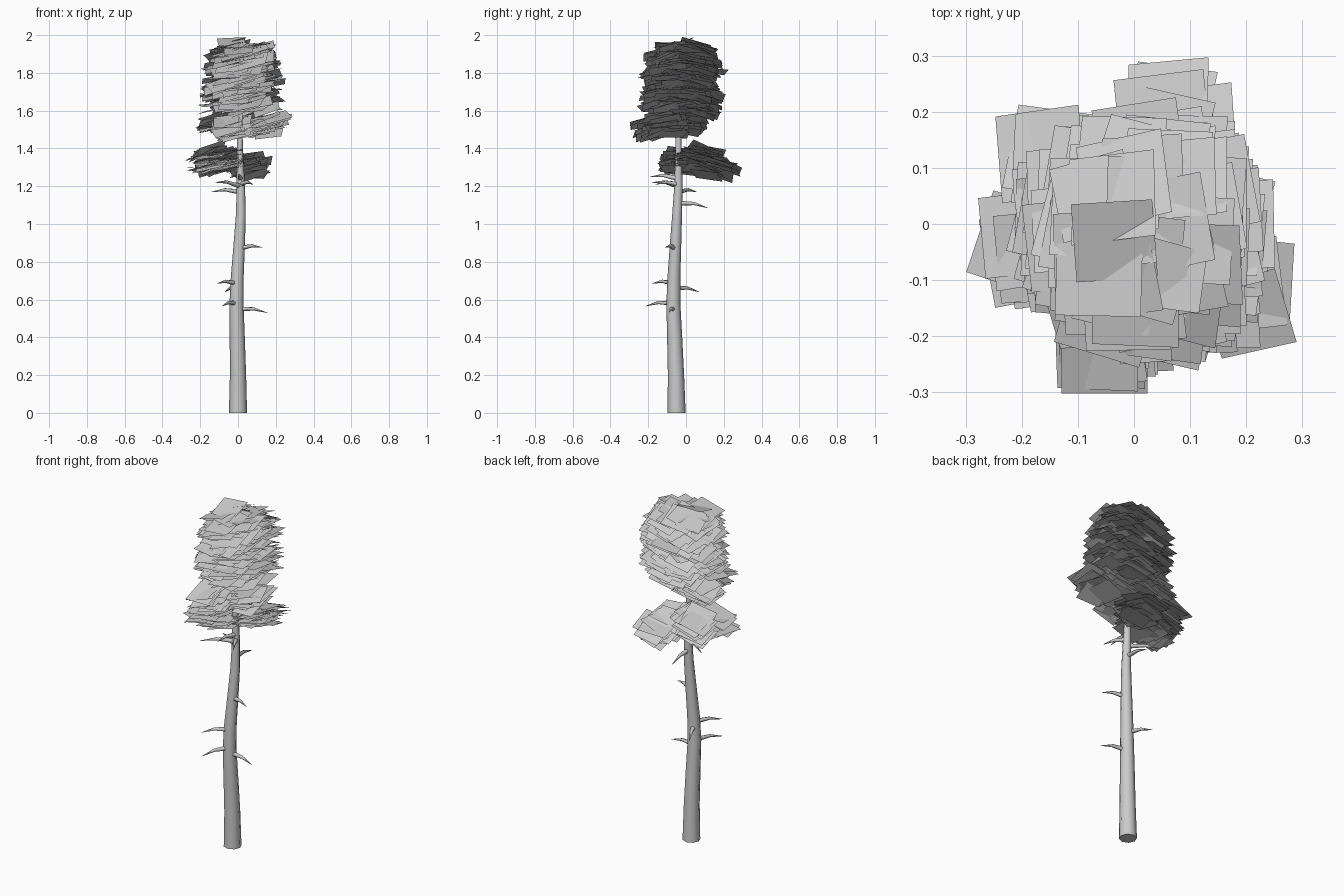
import bpy, bmesh, math, random
from mathutils import Vector, Matrix

if "Cube" in bpy.data.objects:
    bpy.data.objects.remove(bpy.data.objects["Cube"])

random.seed(7)
UP = Vector((0, 0, 1))


def finish(bm, name, smooth=False):
    me = bpy.data.meshes.new(name)
    bm.to_mesh(me)
    bm.free()
    ob = bpy.data.objects.new(name, me)
    bpy.context.collection.objects.link(ob)
    for p in me.polygons:
        p.use_smooth = smooth and len(p.vertices) == 4
    return ob


def tube(bm, pts, radii, sides, level=False):
    """Tapered tube along a path, capped at both ends."""
    axis = UP if level else pts[-1] - pts[0]
    q = UP.rotation_difference(axis)
    rings = []
    for p, r in zip(pts, radii):
        rings.append([bm.verts.new(p + q @ Vector((math.cos(a), math.sin(a), 0)) * r)
                      for a in (2 * math.pi * k / sides for k in range(sides))])
    for a, b in zip(rings, rings[1:]):
        for k in range(sides):
            n = (k + 1) % sides
            bm.faces.new((a[k], a[n], b[n], b[k]))
    bm.faces.new(rings[0][::-1])
    bm.faces.new(rings[-1])


# Trunk: gently bent, (x, y, z, radius)
TRUNK = [(0, -.05, 0, .048), (0, -.053, .2, .043), (-.004, -.06, .4, .040),
         (-.008, -.067, .58, .037), (-.004, -.064, .72, .034), (.007, -.055, .9, .030),
         (.015, -.047, 1.05, .026), (.015, -.04, 1.2, .022), (.01, -.04, 1.4, .016),
         (.01, -.04, 1.62, .012), (.01, -.03, 1.9, .006)]


def trunk_at(z):
    for a, b in zip(TRUNK, TRUNK[1:]):
        if z <= b[2]:
            return Vector(a[:3]).lerp(Vector(b[:3]), (z - a[2]) / (b[2] - a[2]))


bm = bmesh.new()
tube(bm, [Vector(p[:3]) for p in TRUNK], [p[3] for p in TRUNK], 8, level=True)
finish(bm, "trunk", True)

# Dead branch stubs: start height and tip
STUBS = [(.55, (.155, -.09, .53)), (.58, (-.085, -.215, .565)), (.66, (-.07, .07, .64)),
         (.685, (-.11, -.18, .685)), (.87, (.13, -.11, .875)), (1.11, (.01, .115, 1.085)),
         (1.17, (-.14, .055, 1.17)), (1.21, (.08, -.16, 1.21)), (1.20, (-.12, -.18, 1.22)),
         (1.24, (.0, -.19, 1.25))]
bm = bmesh.new()
for z, tip in STUBS:
    a, c = trunk_at(z), Vector(tip)
    mid = a.lerp(c, .55) + Vector((0, 0, .012))
    tube(bm, [a, mid, c], [.015, .009, .001], 5)
finish(bm, "branch_stubs", True)


def card(bm, p, size=.15):
    """One square leaf card, leaning back from +x and drooping outward in y."""
    side = max(-1, min(1, (p.y + .03) / .1))
    n = Vector((-.24 + random.gauss(0, .1), .3 * side + random.gauss(0, .12), 1))
    rot = UP.rotation_difference(n).to_matrix().to_4x4()
    s = size * random.uniform(.92, 1.08)
    m = Matrix.Translation(p) @ rot @ Matrix.Rotation(random.gauss(0, .14), 4, 'Z')
    bm.faces.new([bm.verts.new(m @ Vector((x * s / 2, y * s / 2, 0)))
                  for x, y in ((-1, -1), (1, -1), (1, 1), (-1, 1))])


# Leafy limbs: start height, tip of the limb, height spread, number of cards
LOWER = [(1.32, (-.20, -.04, 1.33), .045, 34), (1.32, (-.145, .11, 1.345), .05, 32),
         (1.33, (.08, .20, 1.29), .045, 40)]
MIDDLE = [(1.50, (.19, -.14, 1.53), .045, 40), (1.49, (-.04, -.215, 1.52), .04, 34),
          (1.52, (-.14, .03, 1.54), .04, 24), (1.57, (.05, .10, 1.61), .03, 20)]
limbs = bmesh.new()
for name, group in (("lower_foliage", LOWER), ("middle_foliage", MIDDLE)):
    bm = bmesh.new()
    for z, tip, spread, count in group:
        a, c = trunk_at(z), Vector(tip)
        tube(limbs, [a, a.lerp(c, .5), c], [.008, .006, .002], 5)
        for i in range(count):
            p = a.lerp(c, .25 + .75 * (i + .5) / count)
            card(bm, p + Vector((random.uniform(-.03, .03), random.uniform(-.03, .03),
                                 random.uniform(-spread, spread))))
    finish(bm, name)
finish(limbs, "leafy_limbs", True)

# Barrel-shaped crown: cards spiral upward around the trunk top
bm = bmesh.new()
COUNT = 270
for i in range(COUNT):
    t = i / (COUNT - 1)
    z = 1.60 + .345 * t
    r = .155 * math.sqrt(random.uniform(.08, 1)) * (1 - .3 * max(0, t - .6) / .4)
    a = i * 2.39996
    card(bm, Vector((.02 + r * math.cos(a), -.02 + r * 1.05 * math.sin(a), z)))
card(bm, Vector((-.035, -.03, 1.965)))
finish(bm, "crown_foliage")
